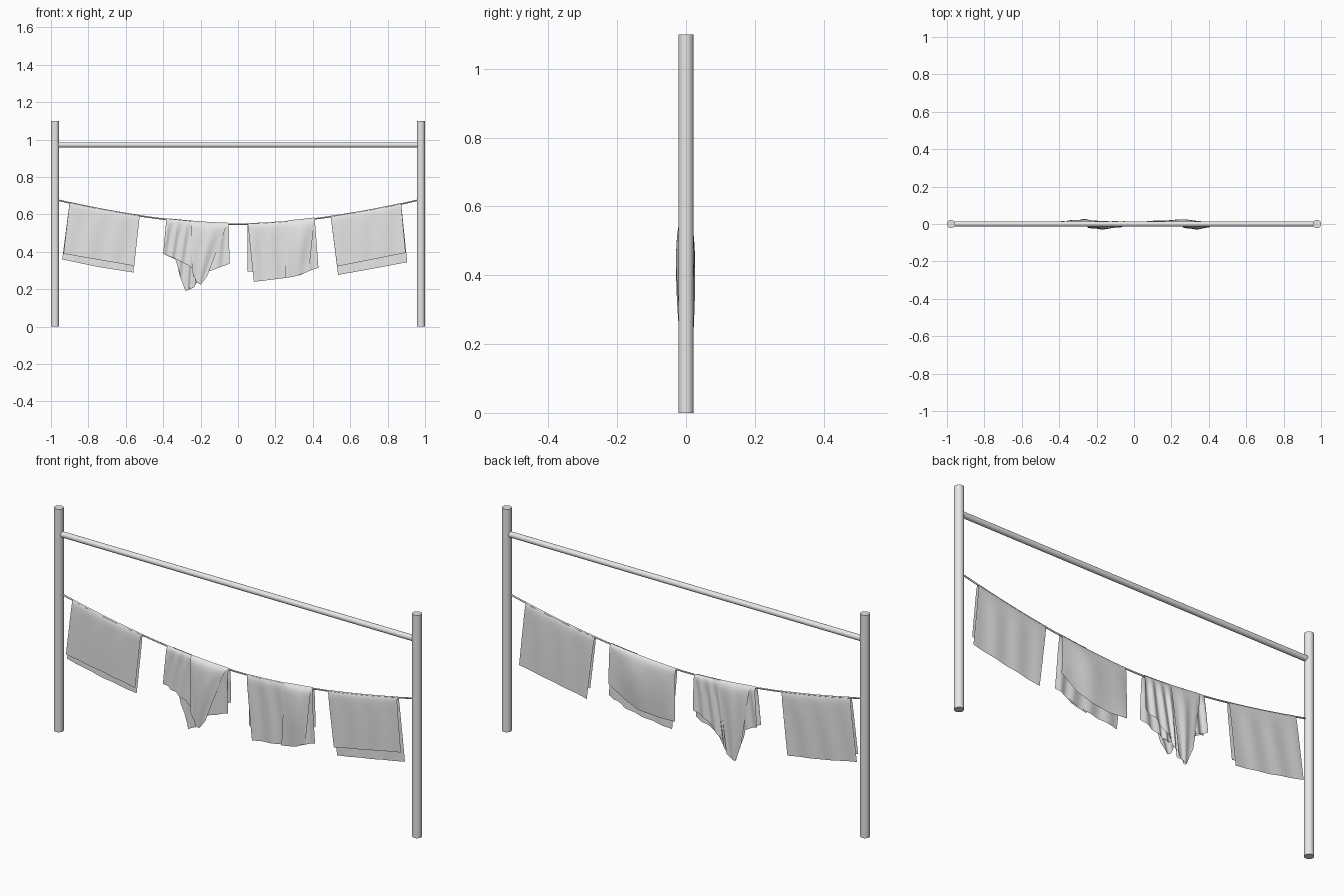
import bpy, bmesh, math
from mathutils import Vector

cube = bpy.data.objects.get("Cube")
if cube:
    bpy.data.objects.remove(cube, do_unlink=True)

grey = bpy.data.materials.new("light grey")
grey.use_nodes = True
grey.diffuse_color = (0.8, 0.8, 0.8, 1)
grey.node_tree.nodes["Principled BSDF"].inputs["Base Color"].default_value = (0.8, 0.8, 0.8, 1)


def finish(obj, angle):
    obj.data.materials.clear()
    obj.data.materials.append(grey)
    bpy.ops.object.select_all(action="DESELECT")
    obj.select_set(True)
    bpy.context.view_layer.objects.active = obj
    bpy.ops.object.shade_smooth_by_angle(angle=math.radians(angle))


def rod(name, radius, length, location, rotation=(0, 0, 0)):
    bpy.ops.mesh.primitive_cylinder_add(vertices=32, radius=radius, depth=length,
                                        location=location, rotation=rotation)
    obj = bpy.context.object
    obj.name = name
    finish(obj, 40)


def rope_z(x):
    return 0.548 + 0.127 * (abs(x) / 0.956) ** 1.75


def along(points, u):
    """Point at fraction u of an evenly spaced polyline."""
    t = u * (len(points) - 1)
    i = min(int(t), len(points) - 2)
    return Vector(points[i]).lerp(Vector(points[i + 1]), t - i)


def add_flap(bm, top, hem, side, depth, bulge, pleat, count, lift, cols=72, rows=24):
    """Hang a sheet from the rope to its hem; side -1 is front, 1 is back."""
    grid = []
    for r in range(rows + 1):
        s = (r / rows) ** 1.5
        line = []
        for c in range(cols + 1):
            u = c / cols
            x = top[0] + (top[1] - top[0]) * u
            p = Vector((x, rope_z(x) + lift)).lerp(along(hem, u), s)
            y = depth * (1 - math.exp(-25 * s))
            y += bulge * math.sin(math.pi * u) * math.sin(math.pi * s ** 0.8)
            y += pleat * min(1, 3 * s) * math.sin(math.tau * count * u + 1.5 * s)
            line.append(bm.verts.new((p.x, side * y, p.y)))
        grid.append(line)
    for a, b in zip(grid, grid[1:]):
        for i in range(cols):
            quad = (a[i], b[i], b[i + 1], a[i + 1])
            bm.faces.new(quad if side < 0 else quad[::-1])


def cloth(name, top, flaps, lift=0.005):
    bm = bmesh.new()
    for flap in flaps:
        add_flap(bm, top, *flap, lift)
    bmesh.ops.remove_doubles(bm, verts=bm.verts, dist=0.00005)
    mesh = bpy.data.meshes.new(name)
    bm.to_mesh(mesh)
    bm.free()
    obj = bpy.data.objects.new(name, mesh)
    bpy.context.collection.objects.link(obj)
    finish(obj, 60)


# Frame
for label, sign in (("left", 1), ("right", -1)):
    rod(label + "_post", 0.022, 1.1, (sign * 0.978, 0, 0.55))
rod("crossbar", 0.014, 1.93, (0, 0, 0.972), (0, math.pi / 2, 0))

# Sagging rope
curve = bpy.data.curves.new("rope", "CURVE")
curve.dimensions = "3D"
curve.bevel_depth = 0.004
curve.bevel_resolution = 2
spline = curve.splines.new("POLY")
spline.points.add(40)
for i, point in enumerate(spline.points):
    x = -0.965 + 1.93 * i / 40
    point.co = (x, 0, rope_z(x), 1)
rope = bpy.data.objects.new("rope", curve)
bpy.context.collection.objects.link(rope)
bpy.ops.object.select_all(action="DESELECT")
rope.select_set(True)
bpy.context.view_layer.objects.active = rope
bpy.ops.object.convert(target="MESH")
finish(bpy.context.object, 60)

# Outer towels, each with a longer back flap
cloth("right_towel", (-0.90, -0.525), [
    ([(-0.933, 0.39), (-0.555, 0.325)], -1, 0.008, 0.002, 0.0015, 3),
    ([(-0.94, 0.36), (-0.75, 0.32), (-0.56, 0.29)], 1, 0.008, 0.002, 0.0015, 3)])
cloth("left_towel", (0.495, 0.872), [
    ([(0.53, 0.322), (0.896, 0.395)], -1, 0.008, 0.002, 0.0015, 3),
    ([(0.535, 0.277), (0.72, 0.31), (0.905, 0.345)], 1, 0.008, 0.002, 0.0015, 3)])

# Pleated cloth with hanging corners
cloth("pleated_cloth", (-0.383, -0.05), [
    ([(-0.40, 0.39), (-0.34, 0.365), (-0.27, 0.33), (-0.20, 0.28), (-0.145, 0.30), (-0.045, 0.337)],
     -1, 0.010, 0, 0.004, 7),
    ([(-0.40, 0.39), (-0.335, 0.36), (-0.28, 0.19), (-0.235, 0.21), (-0.20, 0.28), (-0.12, 0.35), (-0.05, 0.38)],
     1, 0.012, 0, 0.005, 7)])
cloth("pleated_cloth_front_fold", (-0.25, -0.055), [
    ([(-0.245, 0.29), (-0.22, 0.235), (-0.20, 0.225), (-0.165, 0.27)], -1, 0.018, 0.009, 0.002, 2)], 0.007)
cloth("pleated_cloth_back_fold", (-0.36, -0.19), [
    ([(-0.315, 0.28), (-0.28, 0.19), (-0.26, 0.20), (-0.235, 0.215)], 1, 0.018, 0.007, 0.002, 2)], 0.007)

# Draped cloth with a rolled edge
cloth("draped_cloth", (0.052, 0.41), [
    ([(0.085, 0.24), (0.17, 0.25), (0.25, 0.26), (0.33, 0.275), (0.385, 0.30), (0.43, 0.315)],
     -1, 0.010, 0.002, 0.003, 4),
    ([(0.05, 0.295), (0.15, 0.29), (0.25, 0.30), (0.33, 0.33), (0.415, 0.385)],
     1, 0.011, 0.012, 0.002, 2)])
cloth("draped_cloth_front_fold", (0.265, 0.41), [
    ([(0.25, 0.26), (0.30, 0.268), (0.34, 0.28), (0.38, 0.305)], -1, 0.017, 0.011, 0.001, 2)], 0.007)
